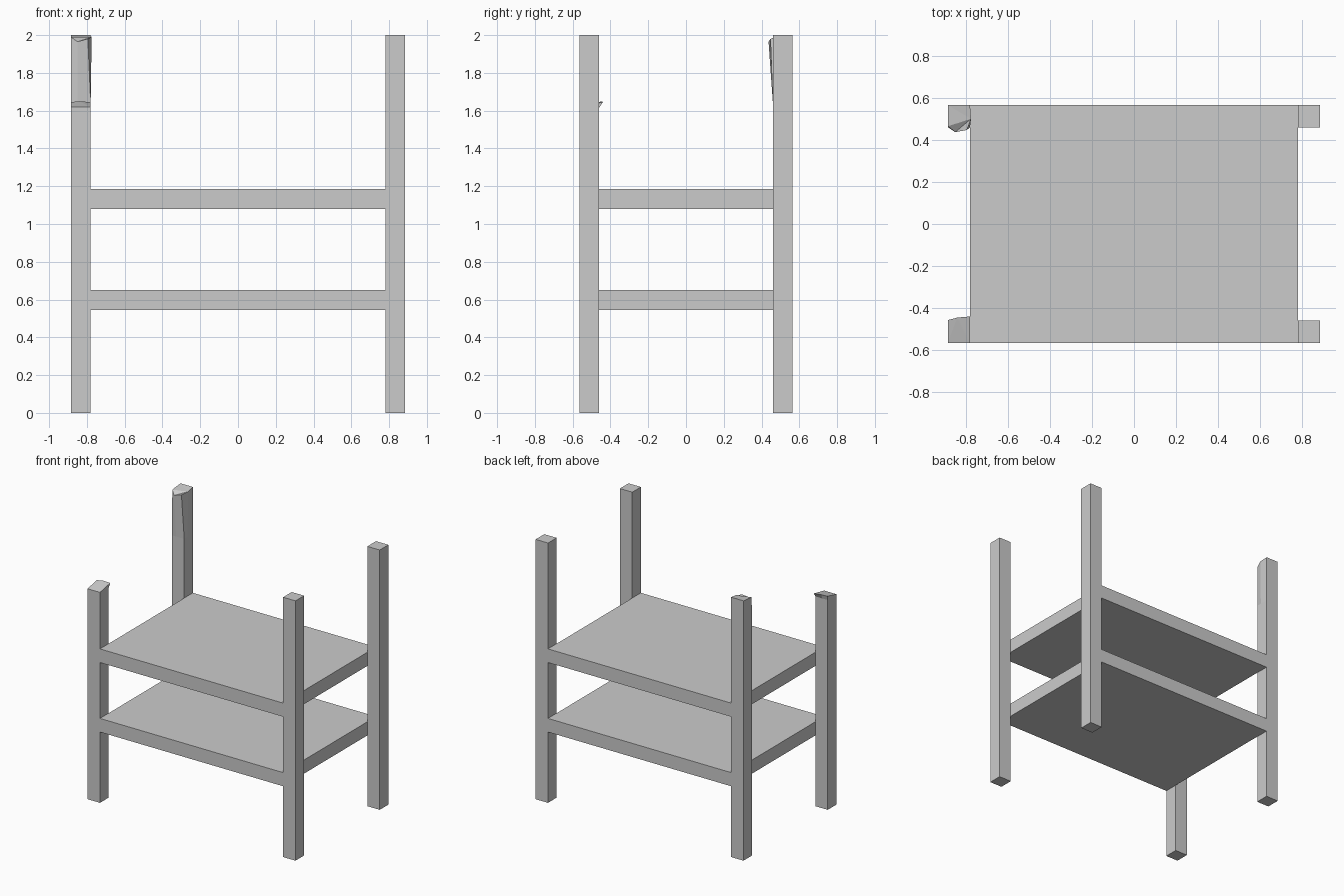
import bpy, bmesh

if "Cube" in bpy.data.objects:
    bpy.data.objects.remove(bpy.data.objects["Cube"])


def loft(name, rings):
    """Skin a closed solid through rings of equal point count."""
    bm = bmesh.new()
    loops = [[bm.verts.new(p) for p in ring] for ring in rings]
    n = len(loops[0])
    for lo, hi in zip(loops, loops[1:]):
        for i in range(n):
            j = (i + 1) % n
            bm.faces.new((lo[i], lo[j], hi[j], hi[i]))
    bm.faces.new(loops[0][::-1])
    bm.faces.new(loops[-1])
    bmesh.ops.triangulate(bm, faces=[f for f in bm.faces if len(f.verts) > 4])
    bmesh.ops.recalc_face_normals(bm, faces=bm.faces)
    mesh = bpy.data.meshes.new(name)
    bm.to_mesh(mesh)
    bm.free()
    obj = bpy.data.objects.new(name, mesh)
    bpy.context.collection.objects.link(obj)
    return obj


def flat(points, z):
    return [(x, y, z) for x, y in points]


def box(name, x0, x1, y0, y1, z0, z1):
    rect = [(x0, y0), (x1, y0), (x1, y1), (x0, y1)]
    return loft(name, [flat(rect, z0), flat(rect, z1)])


X, Y = 0.885, 0.565      # outer half sizes
XI, YI = 0.78, 0.46      # inner faces of the posts

# Two shelves, flush with the front and back of the posts
for name, z0, z1 in (("lower_shelf", 0.545, 0.65), ("upper_shelf", 1.08, 1.185)):
    box(name, -XI, XI, -Y, Y, z0, z1)

# Straight posts on the right
box("front_right_post", XI, X, -Y, -YI, 0, 2)
box("back_right_post", XI, X, YI, Y, 0, 2)

# Shorter front left post with a lip raised at its back edge
foot = [(-X, -Y), (-XI, -Y), (-XI, -YI), (-0.84, -YI), (-X, -YI)]
loft("front_left_post", [
    flat(foot, 0), flat(foot, 1.615),
    [(-X, -Y, 1.62), (-XI, -Y, 1.62), (-XI, -0.44, 1.645),
     (-0.84, -0.445, 1.65), (-X, -0.457, 1.645)],
])

# Back left post, flaring to a worn, chipped top
foot = [(-X, Y), (-X, YI), (-0.85, YI), (-XI, YI), (-XI, 0.5), (-XI, Y)]
loft("back_left_post", [
    flat(foot, 0), flat(foot, 1.64),
    [(-X, Y, 2), (-X, 0.465, 1.99), (-0.85, 0.437, 1.965),
     (-0.795, 0.447, 1.98), (-0.775, 0.5, 1.99), (-XI, Y, 2)],
])
